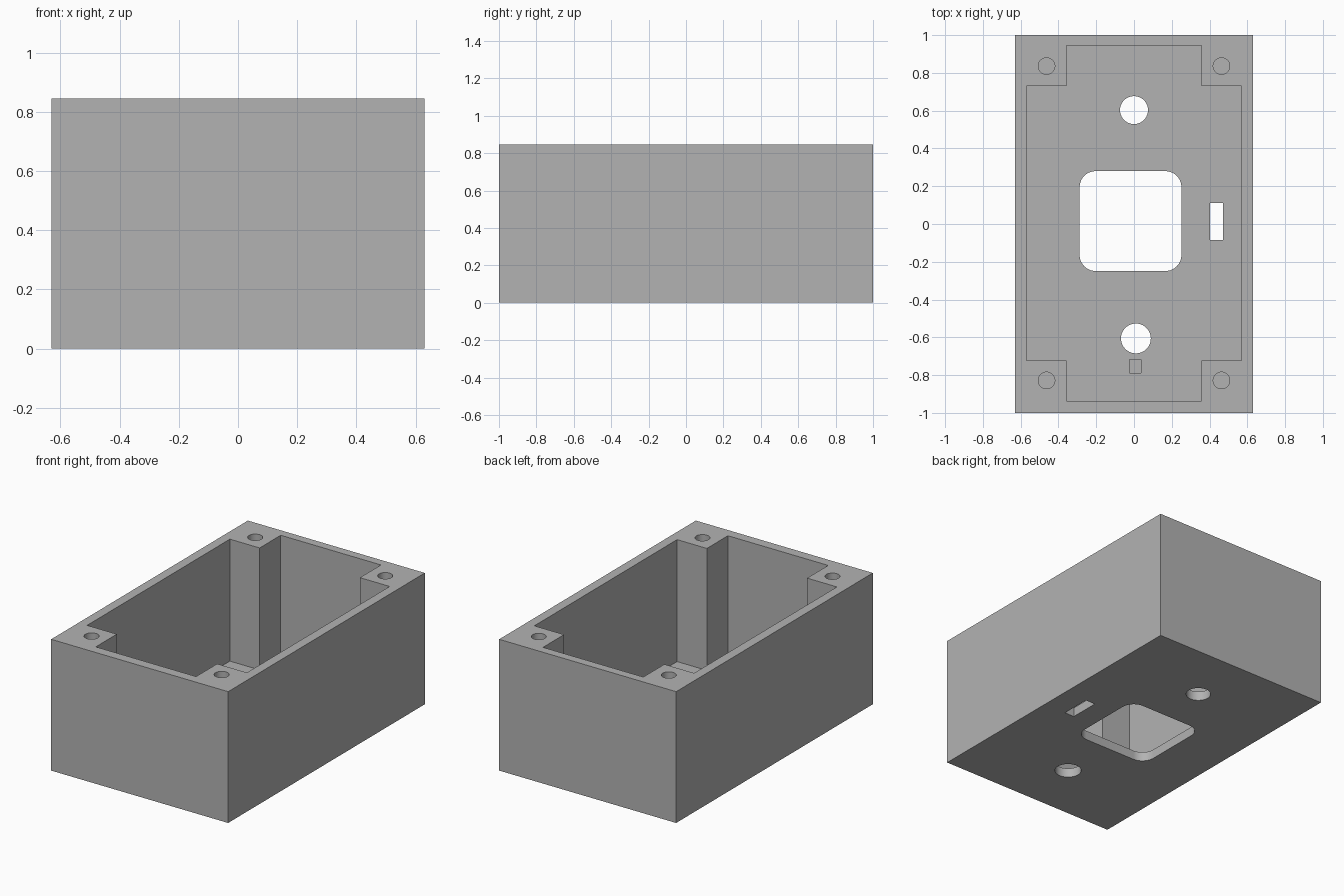
import bpy, bmesh, math

if "Cube" in bpy.data.objects:
    bpy.data.objects.remove(bpy.data.objects["Cube"])

H, FLOOR = 0.845, 0.06

grey = bpy.data.materials.new("plain grey")
grey.diffuse_color = (0.45, 0.45, 0.45, 1)
grey.use_nodes = True
grey.node_tree.nodes["Principled BSDF"].inputs["Base Color"].default_value = grey.diffuse_color


def prism(name, pts, z0, z1):
    """Extrude a counter-clockwise outline from z0 to z1."""
    bm = bmesh.new()
    face = bm.faces.new([bm.verts.new((x, y, z0)) for x, y in pts])
    top = bmesh.ops.extrude_face_region(bm, geom=[face])["geom"]
    bmesh.ops.translate(bm, vec=(0, 0, z1 - z0),
                        verts=[g for g in top if isinstance(g, bmesh.types.BMVert)])
    bmesh.ops.recalc_face_normals(bm, faces=bm.faces)
    mesh = bpy.data.meshes.new(name)
    bm.to_mesh(mesh)
    bm.free()
    mesh.materials.append(grey)
    ob = bpy.data.objects.new(name, mesh)
    bpy.context.collection.objects.link(ob)
    return ob


def rect(x0, x1, y0, y1):
    return [(x0, y0), (x1, y0), (x1, y1), (x0, y1)]


def circle(cx, cy, r, n=40):
    return [(cx + r * math.cos(2 * math.pi * i / n),
             cy + r * math.sin(2 * math.pi * i / n)) for i in range(n)]


def rounded(x0, x1, y0, y1, r, n=10):
    centres = [(x1 - r, y1 - r), (x0 + r, y1 - r), (x0 + r, y0 + r), (x1 - r, y0 + r)]
    return [(cx + r * math.cos(math.pi / 2 * (q + i / n)),
             cy + r * math.sin(math.pi / 2 * (q + i / n)))
            for q, (cx, cy) in enumerate(centres) for i in range(n + 1)]


# Outer block
box = prism("enclosure_box", rect(-0.63, 0.63, -1, 1), 0, H)

# Open cavity that leaves a square screw post in each corner
a, b, lo, hi, lo2, hi2 = 0.357, 0.569, -0.722, 0.73, -0.936, 0.944
cavity = [(-a, lo2), (a, lo2), (a, lo), (b, lo), (b, hi), (a, hi),
          (a, hi2), (-a, hi2), (-a, hi), (-b, hi), (-b, lo), (-a, lo)]
cutters = [prism("cavity_cutter", cavity, FLOOR, H + 0.1)]

# Openings through the floor
for name, outline in (
        ("window_cutter", rounded(-0.288, 0.251, -0.249, 0.28, 0.085)),
        ("slot_cutter", rect(0.402, 0.471, -0.085, 0.111)),
        ("upper_hole_cutter", circle(0, 0.603, 0.074)),
        ("lower_hole_cutter", circle(0.01, -0.606, 0.079))):
    cutters.append(prism(name, outline, -0.1, FLOOR + 0.1))

# Small blind pocket in the floor
cutters.append(prism("pocket_cutter", rect(-0.024, 0.038, -0.788, -0.717), 0.025, FLOOR + 0.1))

# Blind screw holes in the posts
for x in (-0.463, 0.463):
    for y in (-0.828, 0.836):
        cutters.append(prism("screw_hole_cutter", circle(x, y, 0.044, 28), H - 0.5, H + 0.1))

# Cut everything, then remove the cutters
bpy.context.view_layer.objects.active = box
box.select_set(True)
for cutter in cutters:
    mod = box.modifiers.new("cut", 'BOOLEAN')
    mod.operation = 'DIFFERENCE'
    mod.solver = 'EXACT'
    mod.object = cutter
    bpy.ops.object.modifier_apply(modifier=mod.name)
for cutter in cutters:
    bpy.data.objects.remove(cutter, do_unlink=True)

bpy.ops.object.shade_smooth_by_angle(angle=math.radians(30))
